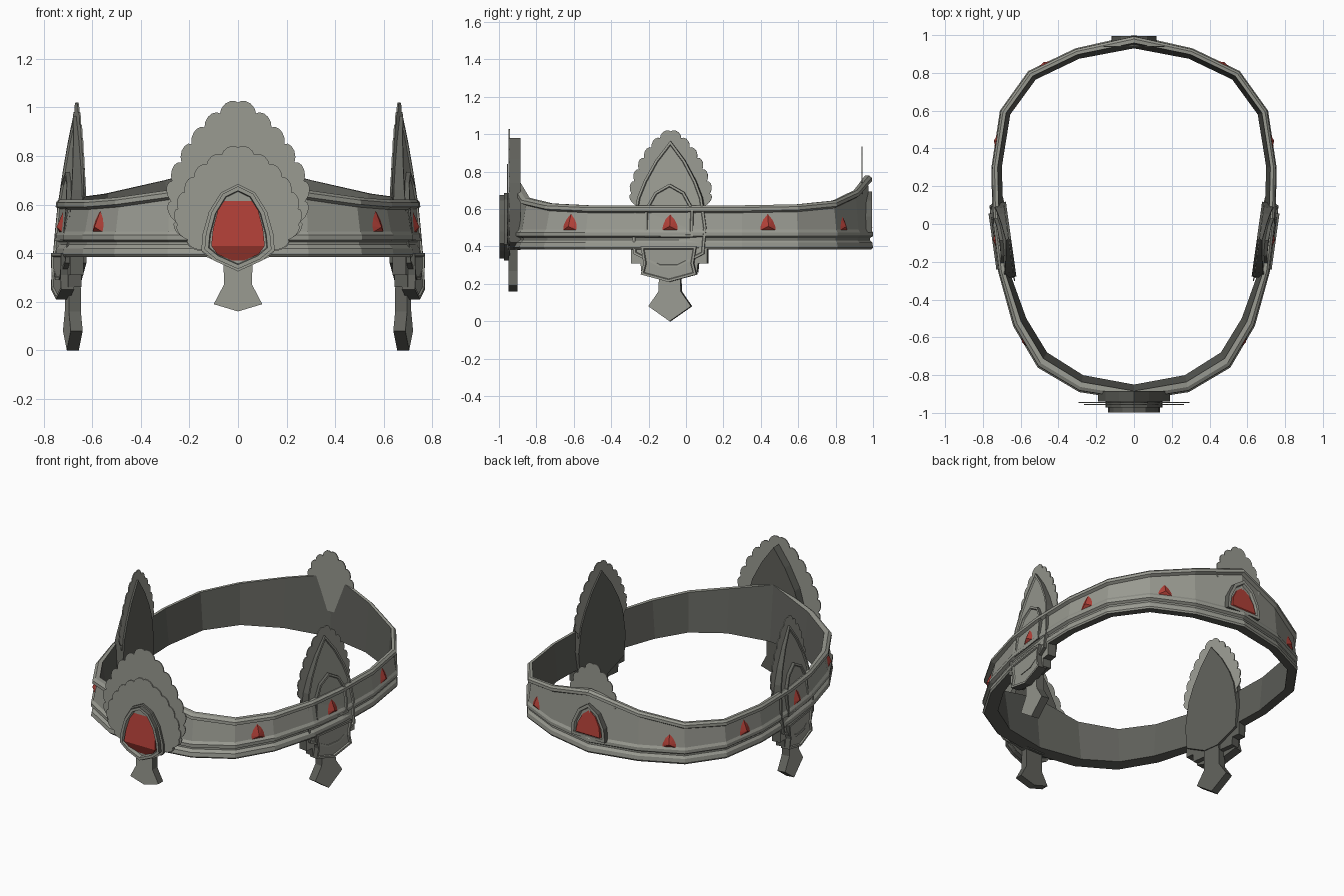
import bpy, bmesh, math
from mathutils import Matrix, Vector

if "Cube" in bpy.data.objects:
    bpy.data.objects.remove(bpy.data.objects["Cube"])


def make_material(name, rgb):
    m = bpy.data.materials.new(name)
    m.use_nodes = True
    m.diffuse_color = (*rgb, 1)
    m.node_tree.nodes["Principled BSDF"].inputs["Base Color"].default_value = (*rgb, 1)
    return m


METAL = make_material("aged silver", (0.32, 0.325, 0.285))
DARK = make_material("dark silver", (0.115, 0.117, 0.103))
RED = make_material("red gem", (0.43, 0.05, 0.038))


def finish(name, bm, mats, frame=Matrix()):
    bm.transform(frame)
    bmesh.ops.recalc_face_normals(bm, faces=bm.faces)
    mesh = bpy.data.meshes.new(name)
    bm.to_mesh(mesh)
    bm.free()
    for m in mats:
        mesh.materials.append(m)
    bpy.context.collection.objects.link(bpy.data.objects.new(name, mesh))


def mirrored(half):
    """Closed outline from a right half listed bottom to top."""
    return half + [(-u, z) for u, z in reversed(half) if u > 1e-4]


def scallops(guide, lobes, bulge):
    """Turn a half guide line into a row of feather tips that point up and out."""
    pts = [Vector(p) for p in guide]
    lens = [(b - a).length for a, b in zip(pts, pts[1:])]

    def at(s):
        for a, b, l in zip(pts, pts[1:], lens):
            if s <= l:
                return a.lerp(b, s / l)
            s -= l
        return pts[-1]
    out = []
    knots = [at(sum(lens) * i / lobes) for i in range(lobes + 1)]
    for p, q in zip(knots, knots[1:]):
        n = (Vector((q.y - p.y, p.x - q.x)).normalized() + Vector((0, 0.5))).normalized()
        for t in (0, 0.15, 0.4, 0.65, 0.88):
            out.append(tuple(p.lerp(q, t) + n * bulge * math.sin(math.pi * t) ** 0.6))
    return out + [tuple(pts[-1])]


def plate(name, half, d0, d1, frame, rim=0, sink=0, lean=0, edge=DARK):
    """Slab of a mirrored outline; the front may lean back and hold a sunk middle."""
    bm = bmesh.new()
    outline = mirrored(half)
    back = [bm.verts.new((u, -d0, z)) for u, z in outline]
    front = [bm.verts.new((u, lean * z - d1, z)) for u, z in outline]
    sides = [bm.faces.new(back)]
    face = bm.faces.new(front)
    for i in range(len(outline)):
        j = (i + 1) % len(outline)
        sides.append(bm.faces.new((back[i], back[j], front[j], front[i])))
    for f in sides:
        f.material_index = 1
    if rim:
        bm.normal_update()
        for width in (rim, 0.004):
            bmesh.ops.inset_region(bm, faces=[face], thickness=width, use_even_offset=True)
        for v in face.verts:
            v.co.y += sink
    finish(name, bm, [METAL, edge], frame)


def feathers(name, guide, lobes, d, frame, bulge=0.02):
    plate(name, scallops(guide, lobes, bulge), d, d + 0.006, frame, edge=METAL)


def creased_gem(name, half, crease, d0, rise, frame):
    """Gem with a level crease; the front slopes away above and below it."""
    bm = bmesh.new()
    pts = mirrored(half)
    low, high = min(z for u, z in pts), max(z for u, z in pts)

    def vert(u, z):
        k = (high - z) / (high - crease) if z >= crease else (z - low) / (crease - low)
        return bm.verts.new((u, -d0 - rise * (0.1 + 0.9 * k), z))
    front = [vert(u, z) for u, z in pts]
    back = [bm.verts.new((u, -d0, z)) for u, z in pts]
    n = len(pts)
    for i in range(n):
        bm.faces.new((back[i], back[(i + 1) % n], front[(i + 1) % n], front[i]))
    c = [i for i, p in enumerate(pts) if abs(p[1] - crease) < 1e-5]
    bm.faces.new(front[c[0]:c[1] + 1])
    bm.faces.new(front[c[1]:] + front[:c[0] + 1])
    finish(name, bm, [RED], frame)


def drop_gem(name, frame):
    """Small pointed stone rising to an apex."""
    half = [(0.045, 0), (0.042, 0.025), (0.026, 0.06), (0, 0.09)]
    bm = bmesh.new()
    base = [bm.verts.new((u, 0, z)) for u, z in mirrored(half)]
    apex = bm.verts.new((0, -0.02, 0.02))
    bm.faces.new(base)
    for a, b in zip(base, base[1:] + base[:1]):
        bm.faces.new((a, b, apex))
    finish(name, bm, [RED], frame)


def place(x, y, deg, z=0):
    return Matrix.Translation((x, y, z)) @ Matrix.Rotation(math.radians(deg), 4, "Z")


# Band: half stations from front to back as outer x, y, inner x, y, top height
STATIONS = [
    (0, -0.935, 0, -0.85, 0.74), (0.29, -0.89, 0.27, -0.8, 0.66),
    (0.51, -0.76, 0.46, -0.68, 0.63), (0.64, -0.54, 0.57, -0.5, 0.62),
    (0.72, -0.25, 0.66, -0.25, 0.62), (0.75, 0, 0.69, 0, 0.62),
    (0.755, 0.3, 0.7, 0.3, 0.62), (0.71, 0.6, 0.655, 0.58, 0.625),
    (0.56, 0.81, 0.52, 0.765, 0.645), (0.31, 0.93, 0.29, 0.875, 0.70),
    (0, 1.0, 0, 0.93, 0.78)]
# Moulding section: share of thickness, height, and whether height hangs from the top
SECTION = [(0, 0.39, 0), (0.9, 0.385, 0), (1, 0.395, 0), (0.95, 0.42, 0), (0.75, 0.435, 0),
           (0.75, 0.445, 0), (1, 0.455, 0), (1, 0.475, 0), (0.85, 0.49, 0),
           (0.62, -0.04, 1), (0.92, -0.03, 1), (0.9, -0.012, 1), (0.7, 0, 1), (0.4, 0, 1)]
ring = STATIONS + [(-a, b, -c, d, t) for a, b, c, d, t in STATIONS[-2:0:-1]]
bm = bmesh.new()
rows = [[bm.verts.new((ix + (ox - ix) * k, iy + (oy - iy) * k, z + top * hang))
         for k, z, hang in SECTION] for ox, oy, ix, iy, top in ring]
for a, b in zip(rows, rows[1:] + rows[:1]):
    for i in range(len(SECTION)):
        j = (i + 1) % len(SECTION)
        f = bm.faces.new((a[i], a[j], b[j], b[i]))
        f.material_index = int(j <= 1)  # inner wall and underside
finish("band", bm, [METAL, DARK])

FLIP = Matrix.Scale(-1, 4, (1, 0, 0))
SIDES = (("left", Matrix()), ("right", FLIP))

# Small stones set along the band, tilted with its sloping panel
TILT = Matrix.Rotation(math.radians(-7), 4, "X")
for y in (-0.63, -0.085, 0.44, 0.85):
    for p, q in zip(STATIONS, STATIONS[1:]):
        if p[1] <= y <= q[1]:
            a, b = Vector(p), Vector(q)
            s = a.lerp(b, (y - p[1]) / (q[1] - p[1]))
            turn = math.degrees(math.atan2(b[1] - a[1], b[0] - a[0]))
            spot = Vector(s[2:4]).lerp(Vector(s[0:2]), 0.83)
            for side, flip in SIDES:
                drop_gem(side + "_band_gem", flip @ place(*spot, turn, 0.485) @ TILT)

# Front ornament
F = place(0, -0.92, 0)
plate("front_leaf", [(0.05, 0.38), (0.17, 0.42), (0.19, 0.6), (0.15, 0.74), (0.08, 0.87),
                     (0, 0.98)], -0.035, 0.02, F)
feathers("front_feathers_outer",
         [(0.06, 0.38), (0.19, 0.43), (0.265, 0.54), (0.285, 0.67), (0.235, 0.77),
          (0.18, 0.87), (0.1, 0.96), (0, 1.02)], 10, 0.022, F, 0.024)
feathers("front_feathers_inner",
         [(0.08, 0.39), (0.19, 0.43), (0.265, 0.54), (0.22, 0.65), (0.17, 0.73),
          (0.1, 0.79), (0, 0.835)], 9, 0.032, F, 0.018)
plate("front_setting_base", [(0, 0.325), (0.1, 0.37), (0.15, 0.41), (0.148, 0.47),
                             (0.12, 0.57), (0.07, 0.65), (0, 0.685)], 0.02, 0.052, F)
plate("front_setting", [(0, 0.335), (0.09, 0.375), (0.138, 0.415), (0.132, 0.48),
                        (0.108, 0.57), (0.062, 0.645), (0, 0.675)], 0.05, 0.078, F,
      rim=0.016, sink=0.032)
creased_gem("front_gem", [(0, 0.36), (0.085, 0.395), (0.11, 0.43), (0.103, 0.5), (0.082, 0.58),
                          (0.045, 0.63), (0, 0.647)], 0.43, 0.044, 0.034, F)
plate("front_stem", [(0, 0.16), (0.1, 0.19), (0.058, 0.27), (0.06, 0.42)], -0.02, 0.028, F)

# Side ornaments
for side, flip in SIDES:
    S = flip @ place(0.685, -0.085, 82)
    feathers(side + "_feathers",
             [(0.1, 0.52), (0.18, 0.6), (0.215, 0.67), (0.19, 0.77), (0.14, 0.88),
              (0.07, 0.97), (0, 1.015)], 9, -0.025, S)
    plate(side + "_leaf", [(0.05, 0.29), (0.19, 0.36), (0.2, 0.5), (0.175, 0.66), (0.14, 0.75),
                           (0.08, 0.86), (0, 0.965)], -0.035, 0.09, S, 0.012, 0.008, 0.1)
    plate(side + "_arch", [(0.13, 0.45), (0.13, 0.6), (0.08, 0.69), (0, 0.735)],
          0, 0.1, S, 0.012, 0.008, 0.1)
    plate(side + "_step", [(0.15, 0.26), (0.155, 0.31), (0.205, 0.31), (0.205, 0.4)],
          -0.02, 0.035, S)
    plate(side + "_shield", [(0, 0.21), (0.15, 0.25), (0.135, 0.31), (0.15, 0.4)],
          0.01, 0.065, S, 0.012, 0.008)
    plate(side + "_stem", [(0, 0), (0.115, 0.08), (0.06, 0.16), (0.055, 0.32)], -0.03, 0.02, S)

# Back ornament
B = place(0, 0.94, 180)
feathers("back_feathers", [(0.06, 0.55), (0.13, 0.65), (0.16, 0.74), (0.1, 0.86), (0, 0.93)],
         7, -0.003, B)
plate("back_setting", [(0.12, 0.475), (0.112, 0.56), (0.07, 0.645), (0, 0.695)],
      0, 0.055, B, rim=0.018, sink=0.018)
creased_gem("back_gem", [(0.082, 0.475), (0.086, 0.5), (0.075, 0.56), (0.045, 0.615),
                         (0, 0.65)], 0.5, 0.036, 0.02, B)
